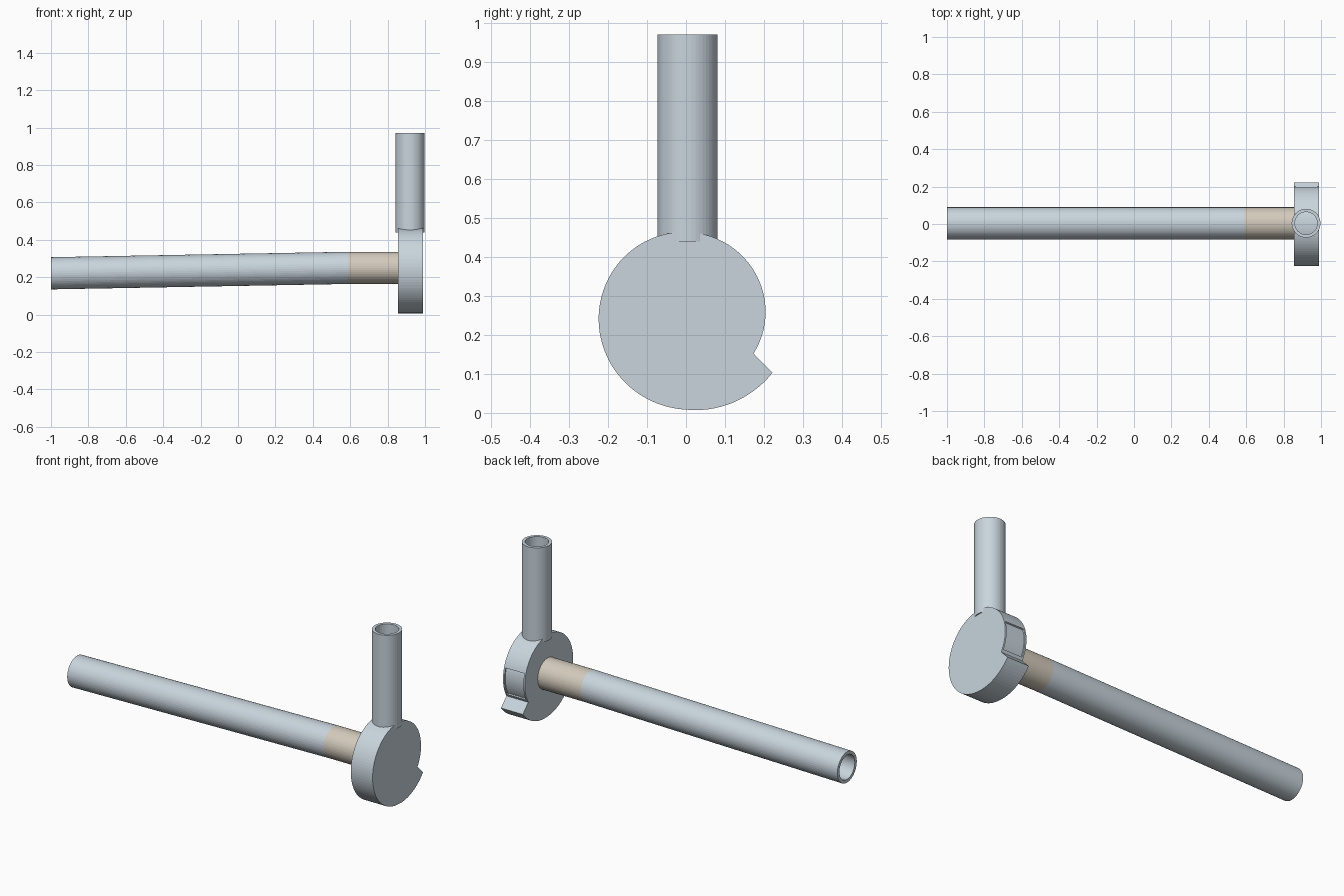
import bpy, bmesh, math

if "Cube" in bpy.data.objects:
    bpy.data.objects.remove(bpy.data.objects["Cube"])

def material(name, rgb):
    m = bpy.data.materials.new(name)
    m.diffuse_color = (*rgb, 1)
    m.use_nodes = True
    m.node_tree.nodes["Principled BSDF"].inputs["Base Color"].default_value = m.diffuse_color
    return m

STEEL = material("pale_blue_grey", (0.58, 0.66, 0.72))
TAN = material("tan", (0.65, 0.59, 0.50))
CY, CZ = 0.004, 0.25          # shared axis of casing and pipes

def finish(name, bm, mat):
    bmesh.ops.recalc_face_normals(bm, faces=bm.faces)
    me = bpy.data.meshes.new(name)
    bm.to_mesh(me)
    bm.free()
    me.materials.append(mat)
    ob = bpy.data.objects.new(name, me)
    bpy.context.collection.objects.link(ob)
    return ob

def tube(name, a, b, axis, outer, inner, mat, n=48):
    """Open tube between points a and b, with ends cut square to the x or z axis."""
    bm = bmesh.new()
    loops = []
    for p, r in ((a, outer), (b, outer), (b, inner), (a, inner)):
        loop = []
        for i in range(n):
            t = 2 * math.pi * i / n
            u, v = r * math.cos(t), r * math.sin(t)
            off = (0, u, v) if axis == 'x' else (u, v, 0)
            loop.append(bm.verts.new([c + o for c, o in zip(p, off)]))
        loops.append(loop)
    for k in range(4):
        A, B = loops[k], loops[(k + 1) % 4]
        for i in range(n):
            j = (i + 1) % n
            bm.faces.new((A[i], A[j], B[j], B[i]))
    return finish(name, bm, mat)

def spiral(deg):
    """Casing radius, growing around the turn from the step to the lip."""
    return 0.2 + 0.000155 * deg + (0.00022 * (deg - 270) if deg > 270 else 0)

def polar(r, deg):
    t = math.radians(deg)
    return CY + r * math.cos(t), CZ + r * math.sin(t)

def prism(name, outline, x0, x1, mat):
    bm = bmesh.new()
    f = bm.faces.new([bm.verts.new((x0, y, z)) for y, z in outline])
    ext = bmesh.ops.extrude_face_region(bm, geom=[f])
    bmesh.ops.translate(bm, vec=(x1 - x0, 0, 0),
                        verts=[v for v in ext["geom"] if isinstance(v, bmesh.types.BMVert)])
    return finish(name, bm, mat)

# Spiral casing with a stepped lip at the back
START, END, N = -30, 326, 90
angles = [START + (END - START) * i / N for i in range(N + 1)]
casing = prism("spiral_casing", [polar(spiral(d), d) for d in angles], 0.855, 0.99, STEEL)

# Shallow recess in the rim above the lip
arc = [-25 + 45 * i / 12 for i in range(13)]
outline = [polar(spiral(d) - 0.008, d) for d in arc]
outline += [polar(spiral(d) + 0.03, d) for d in reversed(arc)]
cutter = prism("recess_cutter", outline, 0.864, 0.981, STEEL)
cutter.hide_render = True
cutter.hide_viewport = True
cut = casing.modifiers.new("recess", 'BOOLEAN')
cut.operation = 'DIFFERENCE'
cut.solver = 'EXACT'
cut.object = cutter

# Upright pipe, long drooping pipe and the tan collar joining it to the casing
tube("upright_pipe", (0.92, CY, 0.44), (0.92, CY, 0.97), 'z', 0.077, 0.06, STEEL)
tube("long_pipe", (-1, CY, 0.221), (0.59, CY, CZ), 'x', 0.086, 0.068, STEEL)
tube("collar", (0.59, CY, CZ), (0.86, CY, CZ), 'x', 0.086, 0.068, TAN)
